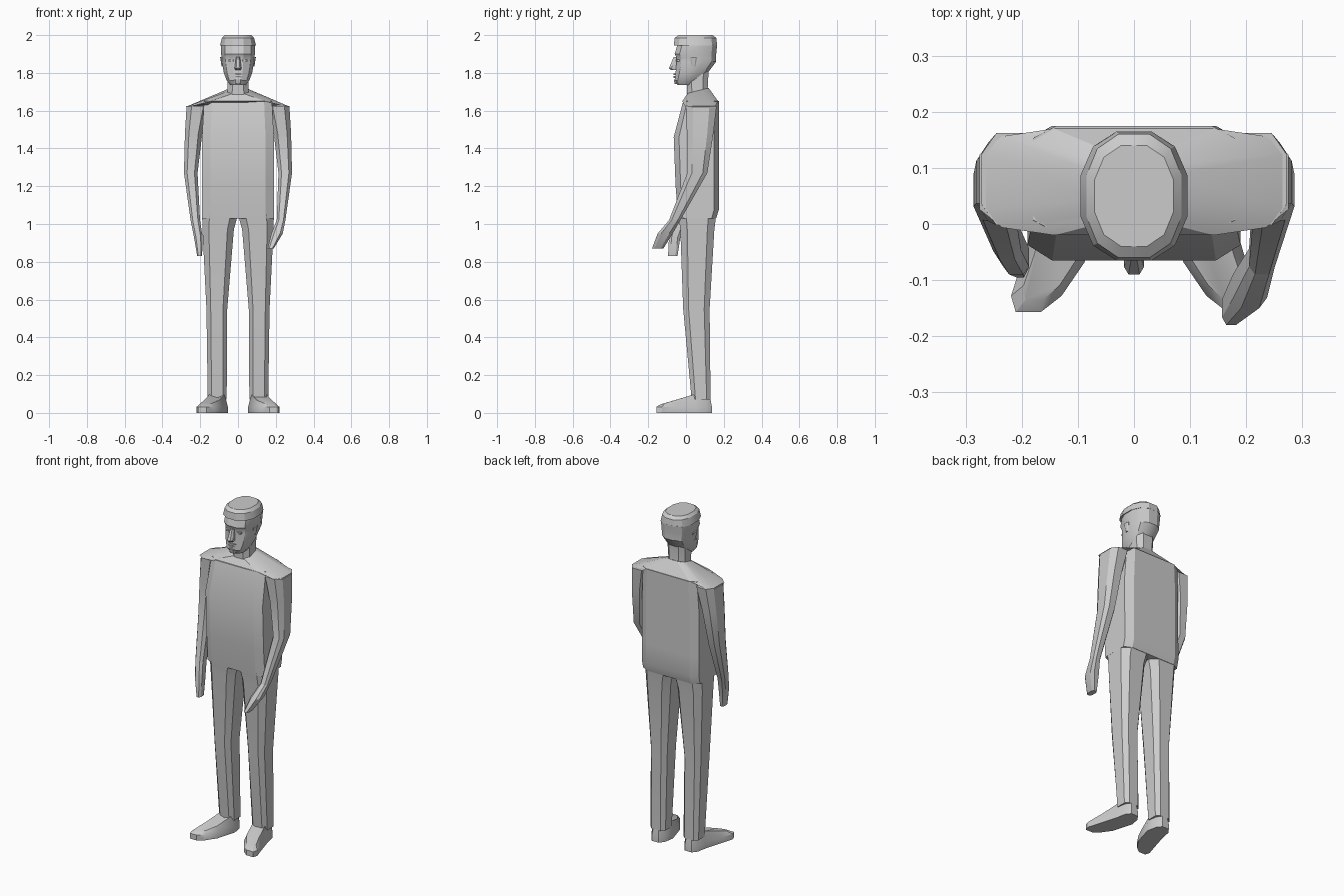
import bpy, bmesh, math

cube = bpy.data.objects.get("Cube")
if cube:
    bpy.data.objects.remove(cube, do_unlink=True)

grey = bpy.data.materials.new("plain_grey")
grey.use_nodes = True
colour = (.6, .6, .6, 1)
grey.diffuse_color = colour
grey.node_tree.nodes["Principled BSDF"].inputs["Base Color"].default_value = colour


def section(z, y, half_width, half_depth, x=0, sides=8, blunt=.7):
    """Horizontal outline: a polygonal ellipse, squarer as blunt gets smaller."""
    def swell(value):
        return math.copysign((abs(value) / math.cos(math.pi / sides)) ** blunt, value)

    angles = [math.tau * (i + .5) / sides for i in range(sides)]
    return [(x + half_width * swell(math.cos(a)), y + half_depth * swell(math.sin(a)), z)
            for a in angles]


def loft(name, rings, sharp_angle=28):
    """Skin a stack of equal-length outlines and cap both ends."""
    bm = bmesh.new()
    loops = [[bm.verts.new(point) for point in ring] for ring in rings]
    for low, high in zip(loops, loops[1:]):
        for i in range(len(low)):
            bm.faces.new((low[i - 1], low[i], high[i], high[i - 1]))
    bm.faces.new(loops[0])
    bm.faces.new(loops[-1])
    bmesh.ops.recalc_face_normals(bm, faces=bm.faces)
    mesh = bpy.data.meshes.new(name)
    bm.to_mesh(mesh)
    bm.free()
    mesh.materials.append(grey)
    obj = bpy.data.objects.new(name, mesh)
    bpy.context.collection.objects.link(obj)
    bpy.ops.object.select_all(action="DESELECT")
    obj.select_set(True)
    bpy.context.view_layer.objects.active = obj
    bpy.ops.object.shade_smooth_by_angle(angle=math.radians(sharp_angle))


def stack(name, rows, **shape):
    """Loft through rows of height, y centre, half width, half depth and x centre."""
    loft(name, [section(*row, **shape) for row in rows])


def pair(name, rings_for):
    """Build a part for both sides; rings_for gives the outlines of the +x one."""
    for label, side in (("left", 1), ("right", -1)):
        rings = rings_for(label)
        loft(f"{label}_{name}", [[(x * side, y, z) for x, y, z in ring] for ring in rings])


# Torso, boxy with bevelled corners
stack("torso", [(1.03, .06, .19, .1), (1.08, .065, .19, .11), (1.2, .06, .19, .115),
                (1.46, .055, .19, .12), (1.65, .08, .18, .095)], blunt=.3)

# Shoulder yoke sloping from the collar down to the arms
rim = section(0, .075, .275, .095, sides=12, blunt=.5)
collar = section(0, .065, .06, .055, sides=12)
loft("shoulder_yoke", [[(x, y, 1.66 - abs(x) / 7) if abs(x) > .2 else (x, y, 1.65)
                        for x, y, z in rim],
                       [(x, y, 1.69 + y / 4) for x, y, z in collar]])

# Neck and head
stack("neck", [(1.66, .065, .06, .06), (1.72, .06, .055, .055), (1.82, .06, .06, .06)])
stack("head", [(1.735, 0, .04, .045), (1.76, .01, .06, .07), (1.8, .03, .075, .085),
               (1.86, .055, .085, .105), (1.88, .055, .085, .105), (1.9, .05, .09, .11),
               (1.95, .06, .09, .105)], sides=12, blunt=.85)
stack("hair", [(1.945, .05, .095, .115), (1.985, .05, .085, .11), (2, .05, .07, .09)],
      sides=12, blunt=.85)

# Face details
stack("nose", [(1.815, -.05, .015, .03), (1.825, -.06, .018, .03), (1.885, -.05, .01, .015)])
stack("chin", [(1.74, -.04, .02, .02), (1.765, -.045, .025, .02)])
for name, height in (("upper_lip", 1.793), ("lower_lip", 1.779)):
    stack(name, [(height + step, -.05, .024, .015) for step in (-.005, .005)])
pair("eye", lambda label: [section(z, -.04, .015, .012, .035) for z in (1.86, 1.87)])
pair("ear", lambda label: [section(1.835, .04, .01, .01, .077),
                           section(1.885, .04, .01, .02, .085)])

# Legs
leg = [(.07, .08, .05, .05, .11), (.55, .055, .055, .07, .112),
       (.97, .06, .083, .09, .105), (1.05, .06, .095, .1, .095)]
pair("leg", lambda label: [section(*row, blunt=.6) for row in leg])


def foot_rings(label):
    """Sole, welt and sloping upper, all bending outward toward the toe."""
    def bend(ring, height):
        return [(x + .11 + max(0, -y) / 2, y, height(y)) for x, y, z in ring]

    sole = section(0, -.01, .056, .147, sides=12)
    upper = section(0, -.005, .04, .13, sides=12)
    return [bend(sole, lambda y: 0), bend(sole, lambda y: .032),
            bend(upper, lambda y: min(.1, max(.045, .085 + y * .3)))]


pair("foot", foot_rings)

# Arms and hands, the left one reaching further forward
wrist = {"left": (1.02, -.06, .023, .03, .228), "right": (1.02, -.03, .025, .033, .226)}
palm = {"left": [(.87, -.15, .016, .03, .173), (.95, -.11, .03, .04, .207)],
        "right": [(.83, -.07, .013, .025, .203), (.93, -.06, .023, .03, .21)]}
upper_arm = [(1.27, .06, .036, .053, .25), (1.48, .075, .046, .07, .235),
             (1.625, .08, .058, .082, .214)]
pair("hand", lambda label: [section(*row) for row in palm[label] + [wrist[label]]])
pair("arm", lambda label: [section(*row) for row in [wrist[label]] + upper_arm])
